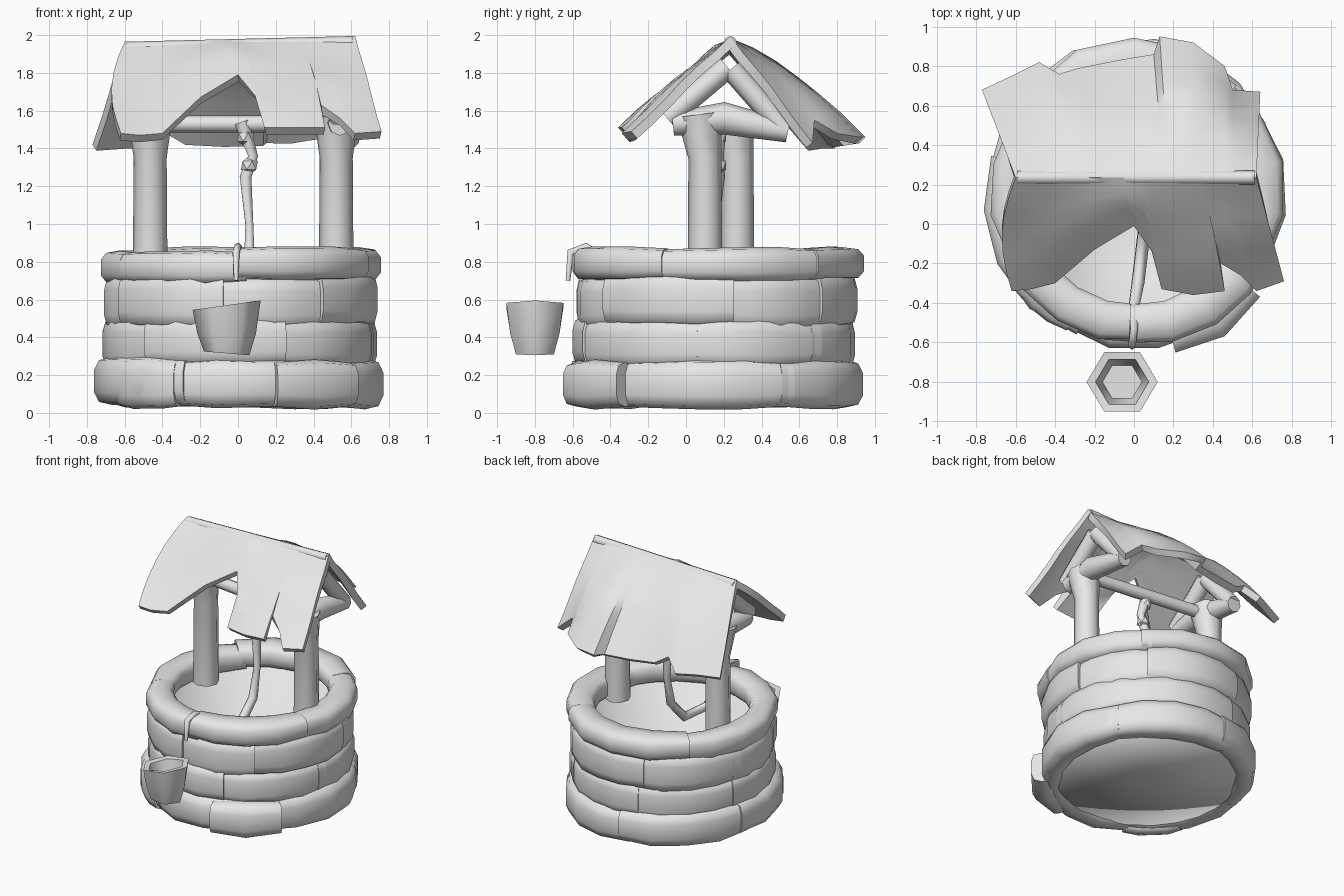
import bpy
import bmesh
import math
import random
from mathutils import Vector

random.seed(4)
default_cube = bpy.data.objects.get("Cube")
if default_cube:
    bpy.data.objects.remove(default_cube, do_unlink=True)

clay = bpy.data.materials.new("plain_grey")
clay.use_nodes = True
GREY = (0.8, 0.8, 0.8, 1)
clay.diffuse_color = GREY
clay.node_tree.nodes["Principled BSDF"].inputs["Base Color"].default_value = GREY

CENTRE_X, CENTRE_Y = 0.01, 0.155


def activate(obj):
    bpy.ops.object.select_all(action="DESELECT")
    obj.select_set(True)
    bpy.context.view_layer.objects.active = obj


def finish(obj, angle=40):
    activate(obj)
    obj.data.materials.clear()
    obj.data.materials.append(clay)
    bpy.ops.object.shade_smooth_by_angle(angle=math.radians(angle))
    return obj


def loft(name, rings, closed=True, caps=True):
    """Skin a list of equally long point rows; open sheets face upwards."""
    bm = bmesh.new()
    rows = [[bm.verts.new(p) for p in ring] for ring in rings]
    count = len(rows[0])
    for a, b in zip(rows, rows[1:]):
        for i in range(count if closed else count - 1):
            j = (i + 1) % count
            bm.faces.new((a[i], a[j], b[j], b[i]))
    if caps:
        bm.faces.new(rows[0])
        bm.faces.new(rows[-1])
        bmesh.ops.recalc_face_normals(bm, faces=bm.faces)
    else:
        for face in bm.faces:
            face.normal_update()
            if face.normal.z < 0:
                face.normal_flip()
    mesh = bpy.data.meshes.new(name)
    bm.to_mesh(mesh)
    bm.free()
    obj = bpy.data.objects.new(name, mesh)
    bpy.context.collection.objects.link(obj)
    return obj


def beam(name, path, radius, scales=None, rounding=2):
    """Round timber or rope along a path, with a thickness per point."""
    curve = bpy.data.curves.new(name, "CURVE")
    curve.dimensions = "3D"
    curve.bevel_depth = radius
    curve.bevel_resolution = rounding
    curve.use_fill_caps = True
    spline = curve.splines.new("POLY")
    spline.points.add(len(path) - 1)
    for i, p in enumerate(path):
        spline.points[i].co = (*p, 1)
        spline.points[i].radius = scales[i] if scales else 1
    obj = bpy.data.objects.new(name, curve)
    bpy.context.collection.objects.link(obj)
    activate(obj)
    bpy.ops.object.convert(target="MESH")
    return finish(bpy.context.object, 65)


def around(radius, angle, z):
    return (CENTRE_X + radius * math.cos(angle),
            CENTRE_Y + 1.03 * radius * math.sin(angle), z)


def soft(value):
    return math.copysign(abs(value) ** 0.65, value)


def stone(name, inner, outer, low, high, start, end, steps=4):
    """Curved, rounded block with pinched ends and an uneven outer face."""
    sides = 10
    rings = []
    mid_r, half_r = (inner + outer) / 2, (outer - inner) / 2
    mid_z, half_z = (low + high) / 2, (high - low) / 2
    for s in range(steps + 1):
        angle = start + (end - start) * s / steps
        at_end = s in (0, steps)
        pinch = 0.8 if at_end else 1 + random.uniform(-0.12, 0.1)
        tall = 0.9 if at_end else 1 + random.uniform(-0.05, 0.04)
        ring = []
        for k in range(sides):
            t = math.tau * (k + 0.5) / sides
            side = pinch if math.cos(t) > 0 else 1
            ring.append(around(mid_r + half_r * side * soft(math.cos(t)), angle,
                               mid_z + half_z * tall * soft(math.sin(t))))
        rings.append(ring)
    finish(loft(name, rings), 60)


# Stone courses: name, inner and outer radius, bottom, top, count, first angle
courses = [
    ("base_stone", 0.58, 0.77, 0.03, 0.29, 5, -1.95),
    ("lower_stone", 0.62, 0.73, 0.24, 0.5, 6, -2.3),
    ("upper_stone", 0.62, 0.73, 0.45, 0.73, 7, -1.7),
    ("rim_stone", 0.545, 0.75, 0.69, 0.87, 5, -1.57),
]
for name, inner, outer, low, high, count, first in courses:
    cuts = [first + math.tau * (i + random.uniform(-0.12, 0.12)) / count
            for i in range(count)]
    cuts.append(cuts[0] + math.tau)
    for i in range(count):
        wobble = random.uniform(-0.012, 0.012)
        stone(name, inner, outer + wobble, low + wobble, high + wobble,
              cuts[i] - 0.05, cuts[i + 1] + 0.05)
stone("small_base_stone", 0.64, 0.775, 0.02, 0.29, -2.62, -2.05)
stone("front_corner_stone", 0.64, 0.83, 0.02, 0.28, -1.32, -0.68, steps=2)

# Shaft with its closed floor, one softly shaded cup
SIDES = 24
cup = [[around(r, math.tau * i / SIDES, z) for i in range(SIDES)]
       for r, z in ((0.05, 0.045), (0.63, 0.045), (0.66, 0.8),
                    (0.6, 0.8), (0.6, 0.075), (0.05, 0.065))]
finish(loft("well_shaft", cup), 120)

# Posts, flared where they meet the roof frame
for name, x, y in (("right_post", -0.465, 0.27), ("left_post", 0.52, 0.1)):
    beam(name, [(x, y, 0.7), (x, y, 1.35), (x, y - 0.03, 1.58)],
         0.092, (1, 0.95, 1.3))

# Roof frame: tie beams, rafters and crossbeam
for side, x in (("right", -0.47), ("left", 0.54)):
    beam(side + "_tie_beam", [(x, -0.07, 1.53), (x, 0.2, 1.56), (x, 0.54, 1.49)],
         0.078, (0.8, 1.1, 0.75))
    beam(side + "_front_rafter", [(x, 0.22, 1.83), (x, -0.1, 1.56)], 0.06)
    beam(side + "_back_rafter", [(x, 0.24, 1.82), (x, 0.52, 1.5)], 0.06)
beam("crossbeam", [(-0.5, 0.25, 1.53), (0.55, 0.12, 1.53)], 0.045)

# Ragged roof slopes lofted from the ridge to each eave
front_eave = [
    (-0.62, -0.34, 1.48), (-0.52, -0.33, 1.47), (-0.4, -0.3, 1.48),
    (-0.2, -0.13, 1.67), (0, -0.01, 1.79), (0.09, -0.14, 1.68),
    (0.14, -0.33, 1.51), (0.3, -0.36, 1.51), (0.46, -0.34, 1.51),
    (0.44, -0.2, 1.63), (0.54, -0.26, 1.56), (0.62, -0.34, 1.48),
    (0.76, -0.29, 1.49)]
back_eave = [
    (-0.77, 0.68, 1.42), (-0.62, 0.75, 1.43), (-0.48, 0.82, 1.43),
    (-0.38, 0.76, 1.51), (-0.28, 0.79, 1.45), (-0.08, 0.83, 1.44),
    (0.1, 0.86, 1.44), (0.13, 0.95, 1.46), (0.3, 0.92, 1.46),
    (0.46, 0.8, 1.48), (0.5, 0.68, 1.55), (0.64, 0.67, 1.43)]
ROWS = 6
# Each slope: eave line, sideways flare of its right edge, height of its swell
slopes = (("front_roof", front_eave, 0.06, 0.025),
          ("back_roof", back_eave, 0, 0.07))
for name, eave, flare, swell in slopes:
    left, right = eave[0][0], eave[-1][0]
    columns = []
    for point in eave:
        across = (point[0] - left) / (right - left)
        ridge = Vector((-0.6 + 1.22 * across, 0.235, 1.965 + 0.03 * across))
        bulge = swell * math.sqrt(max(0, math.sin(math.pi * across)))
        column = []
        for r in range(ROWS + 1):
            t = r / ROWS
            arch = math.sin(math.pi * t)
            p = ridge.lerp(Vector(point), t)
            p.x -= flare * arch * (1 - across) ** 3
            p.z += bulge * arch + 0.012 * math.sin(8 * p.x + 6 * t) * arch
            column.append(p)
        columns.append(column)
    roof = loft(name, columns, closed=False, caps=False)
    thick = roof.modifiers.new("thickness", "SOLIDIFY")
    thick.thickness = 0.05
    thick.offset = -1
    activate(roof)
    bpy.ops.object.modifier_apply(modifier="thickness")
    finish(roof, 50)
beam("ridge_cap", [(-0.59, 0.235, 1.93), (0.61, 0.235, 1.96)], 0.035)

# Rope hanging from the crossbeam, dipping inside and over the front rim
beam("rope", [(0.02, 0.17, 1.54), (0.08, 0.17, 1.36), (0.04, 0.17, 1.25),
              (0.06, 0.15, 1), (0.06, 0.1, 0.78), (0.05, -0.05, 0.62),
              (0.02, -0.3, 0.62), (0, -0.42, 0.8), (0, -0.53, 0.88),
              (-0.01, -0.61, 0.85), (-0.01, -0.625, 0.7)],
     0.03, (1.5, 1, 1.2, 0.8, 1.1, 1.2, 1.2, 1, 0.7, 0.7, 0.4), rounding=1)
for x, z in ((0.04, 1.46), (0.06, 1.31)):
    bpy.ops.mesh.primitive_ico_sphere_add(subdivisions=1, radius=0.05,
                                          location=(x, 0.17, z))
    knot = bpy.context.object
    knot.name = "rope_knot"
    finish(knot, 20)

# Six-sided bucket with a thick lip and a hollow inside: radius, height, lean
bucket = []
for radius, z, lean in ((0.12, 0.315, -0.01), (0.155, 0.42, 0), (0.18, 0.57, 0.025),
                        (0.135, 0.565, 0.025), (0.1, 0.36, 0)):
    ring = []
    for k in range(6):
        a = math.tau * k / 6
        ring.append((-0.06 + radius * math.cos(a),
                     -0.8 + 0.97 * radius * math.sin(a), z + lean * math.cos(a)))
    bucket.append(ring)
finish(loft("bucket", bucket), 65)
